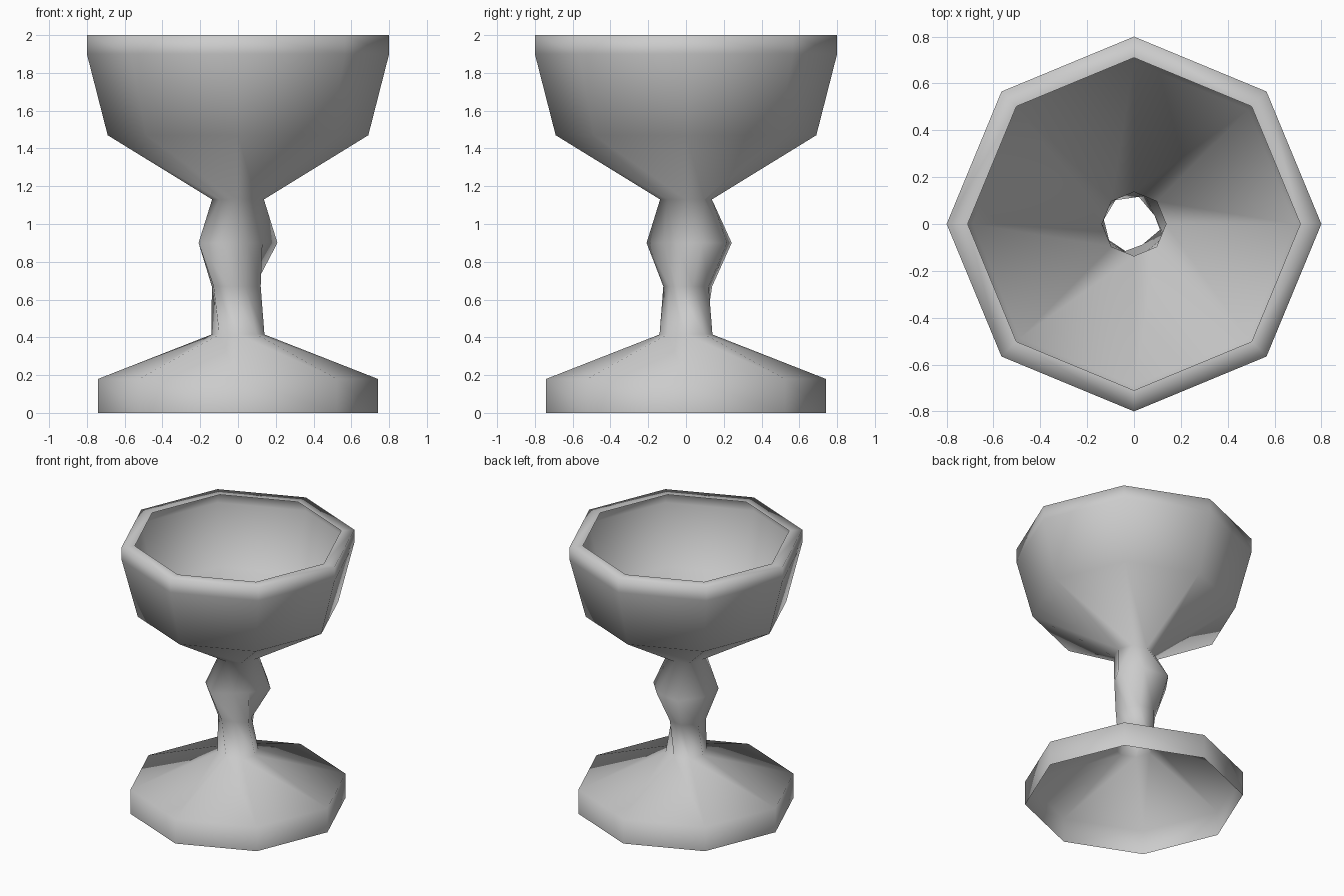
import bpy, math

cube = bpy.data.objects.get("Cube")
if cube:
    bpy.data.objects.remove(cube, do_unlink=True)

SIDES = 8

# One plain grey for the whole vessel
grey = bpy.data.materials.new("plain_grey")
grey.use_nodes = True
colour = (0.6, 0.6, 0.6, 1)
grey.diffuse_color = colour
grey.node_tree.nodes["Principled BSDF"].inputs["Base Color"].default_value = colour


def ring(z, radius, twist=0.0):
    """Eight points around the axis; radius is one number or one per corner."""
    radii = radius if isinstance(radius, list) else [radius] * SIDES
    return [(r * math.cos(a), r * math.sin(a), z)
            for i, r in enumerate(radii)
            for a in [math.tau * i / SIDES + math.radians(twist)]]


# Open thin shell from the rim down to the foot
rings = [
    ring(2.0, 0.71),                       # inner lip
    ring(2.0, 0.8),                        # outer lip
    ring(1.9, 0.8),
    ring(1.47, 0.69),                      # bowl shoulder
    ring(1.13, 0.137),                     # bowl neck
    ring(0.9, [0.14, 0.226, 0.235, 0.262,  # lopsided knob
               0.226, 0.226, 0.226, 0.13], -22.5),
    ring(0.67, [0.13, 0.095, 0.13, 0.15,   # pinched stem
                0.15, 0.14, 0.13, 0.095], -22.5),
    ring(0.415, 0.14),                     # stem bottom
    ring(0.18, 0.74),                      # foot shoulder
    ring(0.0, 0.74),                       # foot edge
]

verts = [p for loop in rings for p in loop]
faces = []
for k in range(len(rings) - 1):
    for i in range(SIDES):
        j = (i + 1) % SIDES
        top, low = k * SIDES, (k + 1) * SIDES
        faces.append((top + i, low + i, low + j, top + j))

mesh = bpy.data.meshes.new("goblet")
mesh.from_pydata(verts, [], faces)
mesh.materials.append(grey)
mesh.shade_smooth()
goblet = bpy.data.objects.new("goblet", mesh)
bpy.context.collection.objects.link(goblet)
